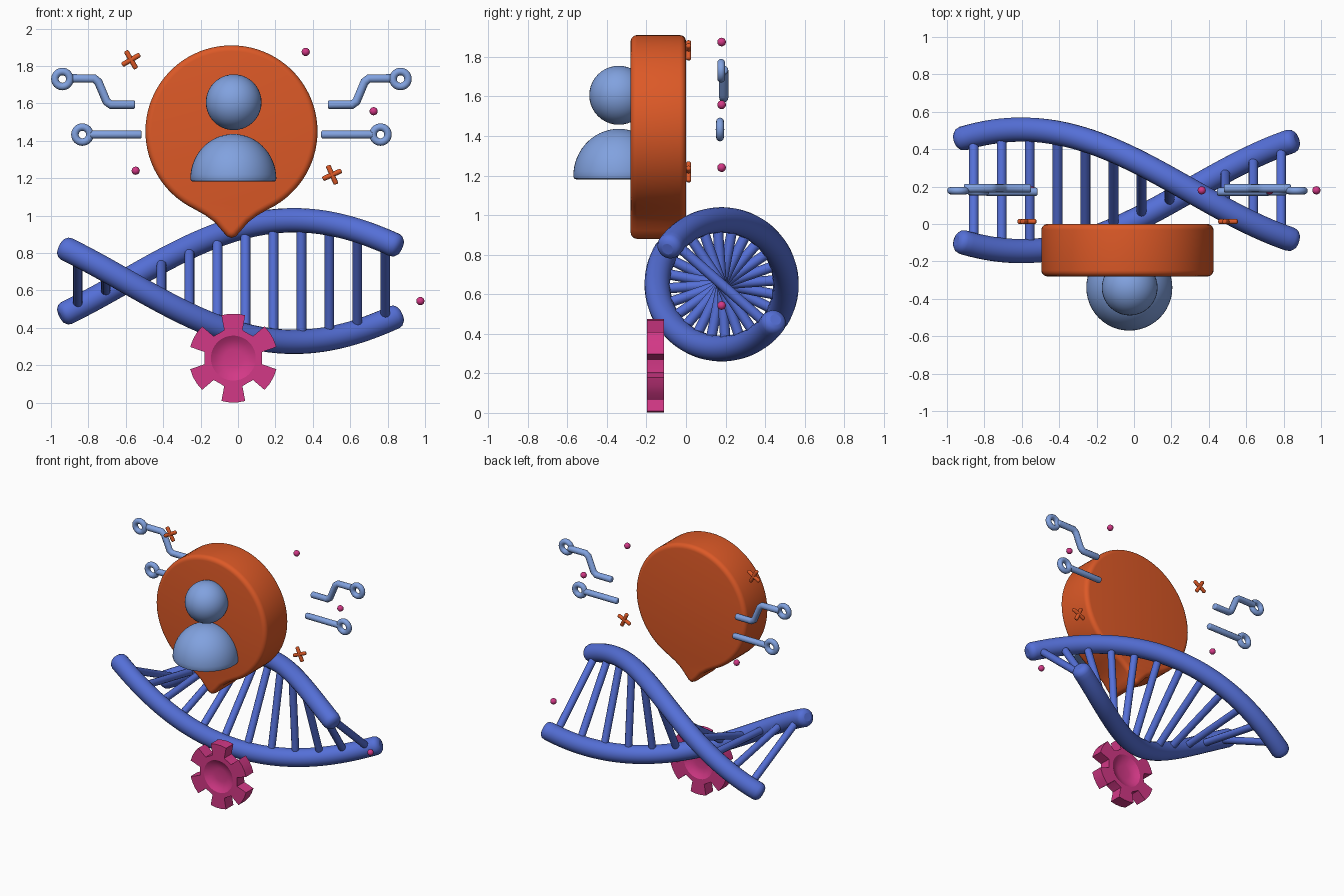
import bpy, bmesh
from math import sin, cos, pi, radians
from mathutils import Vector, Matrix

if "Cube" in bpy.data.objects:
    bpy.data.objects.remove(bpy.data.objects["Cube"])


def mat(name, rgb):
    m = bpy.data.materials.new(name)
    m.diffuse_color = (*rgb, 1)
    m.use_nodes = True
    m.node_tree.nodes["Principled BSDF"].inputs["Base Color"].default_value = m.diffuse_color
    return m


BLUE = mat("blue", (0.09, 0.16, 0.68))
PALE = mat("pale_blue", (0.22, 0.36, 0.74))
ORANGE = mat("orange", (0.72, 0.10, 0.02))
PINK = mat("pink", (0.65, 0.04, 0.24))
CX = -0.035          # mirror line of the pin and the traces


def finish(bm, name, m, angle=35):
    bmesh.ops.recalc_face_normals(bm, faces=bm.faces)
    me = bpy.data.meshes.new(name)
    bm.to_mesh(me)
    bm.free()
    me.materials.append(m)
    me.shade_smooth()
    me.set_sharp_from_angle(angle=radians(angle))
    ob = bpy.data.objects.new(name, me)
    bpy.context.collection.objects.link(ob)
    return ob


def ball(name, m, loc, r, seg=32):
    bm = bmesh.new()
    bmesh.ops.create_uvsphere(bm, u_segments=seg, v_segments=seg // 2, radius=r,
                              matrix=Matrix.Translation(loc))
    return finish(bm, name, m, 60)


def tube(name, m, pts, r, rounding=0.0, sides=4):
    """Round tube along points; ends shrink over the rounding length."""
    pts = [Vector(p) for p in pts]
    data = [(p, 1.0) for p in pts]
    if rounding:
        d0 = (pts[0] - pts[1]).normalized()
        d1 = (pts[-1] - pts[-2]).normalized()
        for a in (30, 60, 85):
            k = rounding * sin(radians(a))
            s = 1 - rounding / r * (1 - cos(radians(a)))
            data.insert(0, (pts[0] + d0 * k, s))
            data.append((pts[-1] + d1 * k, s))
    cu = bpy.data.curves.new(name, 'CURVE')
    cu.dimensions = '3D'
    cu.bevel_depth = r
    cu.bevel_resolution = sides
    cu.use_fill_caps = True
    sp = cu.splines.new('POLY')
    sp.points.add(len(data) - 1)
    for q, (p, s) in zip(sp.points, data):
        q.co = (*p, 1)
        q.radius = s
    cu.materials.append(m)
    sp.use_smooth = True
    ob = bpy.data.objects.new(name, cu)
    bpy.context.collection.objects.link(ob)
    return ob


# Double helix: two half-turn strands and twelve rungs
def helix(x, side):
    t = (x + 0.6) / 0.9 * pi / 2
    return (x, 0.18 + side * 0.325 * cos(t), 0.65 + side * 0.325 * sin(t))


for side, label in ((1, "a"), (-1, "b")):
    tube("helix_strand_" + label, BLUE,
         [helix(-0.915 + 1.75 * i / 60, side) for i in range(61)], 0.065, 0.04, 8)
for i in range(12):
    x = -0.857 + 0.1495 * i
    tube(f"helix_rung_{i}", BLUE, [helix(x, 1), helix(x, -1)], 0.026)

# Map-pin shaped plate with a rounded rim
flank = [(0.14, 1.002), (0.09, 0.965), (0.052, 0.921), (0.025, 0.89)]
start = radians(-64)
arc = [(0.46 * cos(a), 1.45 + 0.46 * sin(a))
       for a in (start + (pi - 2 * start) * i / 72 for i in range(73))]
outline = [(0, 0.88)] + flank[::-1] + arc + [(-x, z) for x, z in flank]
bm = bmesh.new()
face = bm.faces.new([bm.verts.new((CX + x, -0.28, z)) for x, z in outline])
ext = bmesh.ops.extrude_face_region(bm, geom=[face], use_keep_orig=True)
bmesh.ops.translate(bm, vec=(0, 0.28, 0),
                    verts=[g for g in ext['geom'] if isinstance(g, bmesh.types.BMVert)])
bmesh.ops.recalc_face_normals(bm, faces=bm.faces)
rim = [e for e in bm.edges if abs(e.verts[0].co.y - e.verts[1].co.y) < 1e-5]
bmesh.ops.bevel(bm, geom=rim, offset=0.032, segments=5, profile=0.5,
                affect='EDGES', clamp_overlap=False)
finish(bm, "pin_plate", ORANGE, 50)

# Person figure: head ball and domed shoulders
ball("person_head", PALE, (-0.023, -0.34, 1.606), 0.149, 40)
bm = bmesh.new()
prof = [(0, 0), (0.215, 0), (0.226, 0.004), (0.23, 0.015)]
prof += [(0.23 * cos(radians(a)), 0.015 + 0.24 * sin(radians(a))) for a in range(6, 91, 6)]
vs = [bm.verts.new((r, 0, z)) for r, z in prof]
es = [bm.edges.new(p) for p in zip(vs, vs[1:])]
bmesh.ops.spin(bm, geom=vs + es, axis=(0, 0, 1), cent=(0, 0, 0), angle=2 * pi, steps=48)
bmesh.ops.remove_doubles(bm, verts=bm.verts, dist=1e-4)
bmesh.ops.translate(bm, vec=(-0.025, -0.34, 1.181), verts=bm.verts)
finish(bm, "person_shoulders", PALE, 50)

# Gear: six flared teeth, dished on both faces
tooth = [(-18, 0.158), (-15.5, 0.238), (-5, 0.238), (5, 0.238),
         (15.5, 0.238), (18, 0.158), (26, 0.154), (34, 0.154)]
polar = [(radians(30 + 60 * k + a), r) for k in range(6) for a, r in tooth]
bm = bmesh.new()


def gear_ring(y, radius=None):
    return [bm.verts.new((-0.025 + (radius or r) * cos(a), y, 0.238 + (radius or r) * sin(a)))
            for a, r in polar]


dish = [(0.12, 0), (0.095, 0.017), (0.07, 0.026), (0.048, 0.03)]
rings = [gear_ring(-0.197 + d, r) for r, d in dish[::-1]]
rings += [gear_ring(-0.197), gear_ring(-0.11)]
rings += [gear_ring(-0.11 - d, r) for r, d in dish]
n = len(polar)
for a, b in zip(rings, rings[1:]):
    for i in range(n):
        j = (i + 1) % n
        bm.faces.new((a[i], a[j], b[j], b[i]))
bm.faces.new(rings[0])
bm.faces.new(rings[-1])
finish(bm, "gear", PINK, 28)


# Circuit traces with ring terminals, mirrored left and right
def ring(name, loc):
    bpy.ops.mesh.primitive_torus_add(location=loc, rotation=(pi / 2, 0, 0), major_radius=0.04,
                                     minor_radius=0.02, major_segments=32, minor_segments=12)
    ob = bpy.context.object
    ob.name = name
    ob.data.materials.append(PALE)
    ob.data.shade_smooth()


for s, label in ((-1, "left"), (1, "right")):
    bent = [(0.865, 1.733), (0.735, 1.733), (0.712, 1.715), (0.668, 1.61),
            (0.645, 1.593), (0.525, 1.593)]
    tube("bent_trace_" + label, PALE, [(CX + s * x, 0.191, z) for x, z in bent], 0.023, 0.01)
    ring("bent_trace_ring_" + label, (CX + s * 0.904, 0.178, 1.73))
    tube("straight_trace_" + label, PALE,
         [(CX + s * x, 0.172, 1.433) for x in (0.75, 0.49)], 0.022, 0.01)
    ring("straight_trace_ring_" + label, (CX + s * 0.797, 0.172, 1.433))

# Small crosses
for k, (x, z, ang) in enumerate(((-0.572, 1.833, 30), (0.503, 1.218, 24))):
    for j in range(2):
        a = radians(ang + 90 * j)
        d = Vector((cos(a), 0, sin(a))) * 0.047
        c = Vector((x, 0.013, z))
        tube(f"cross_{k}_bar_{j}", ORANGE, [c - d, c + d], 0.0135, 0.008)

# Small dots
for k, (x, z) in enumerate(((0.362, 1.875), (0.725, 1.558), (-0.547, 1.24), (0.975, 0.543))):
    ball(f"dot_{k}", PINK, (x, 0.18, z), 0.022, 16)
